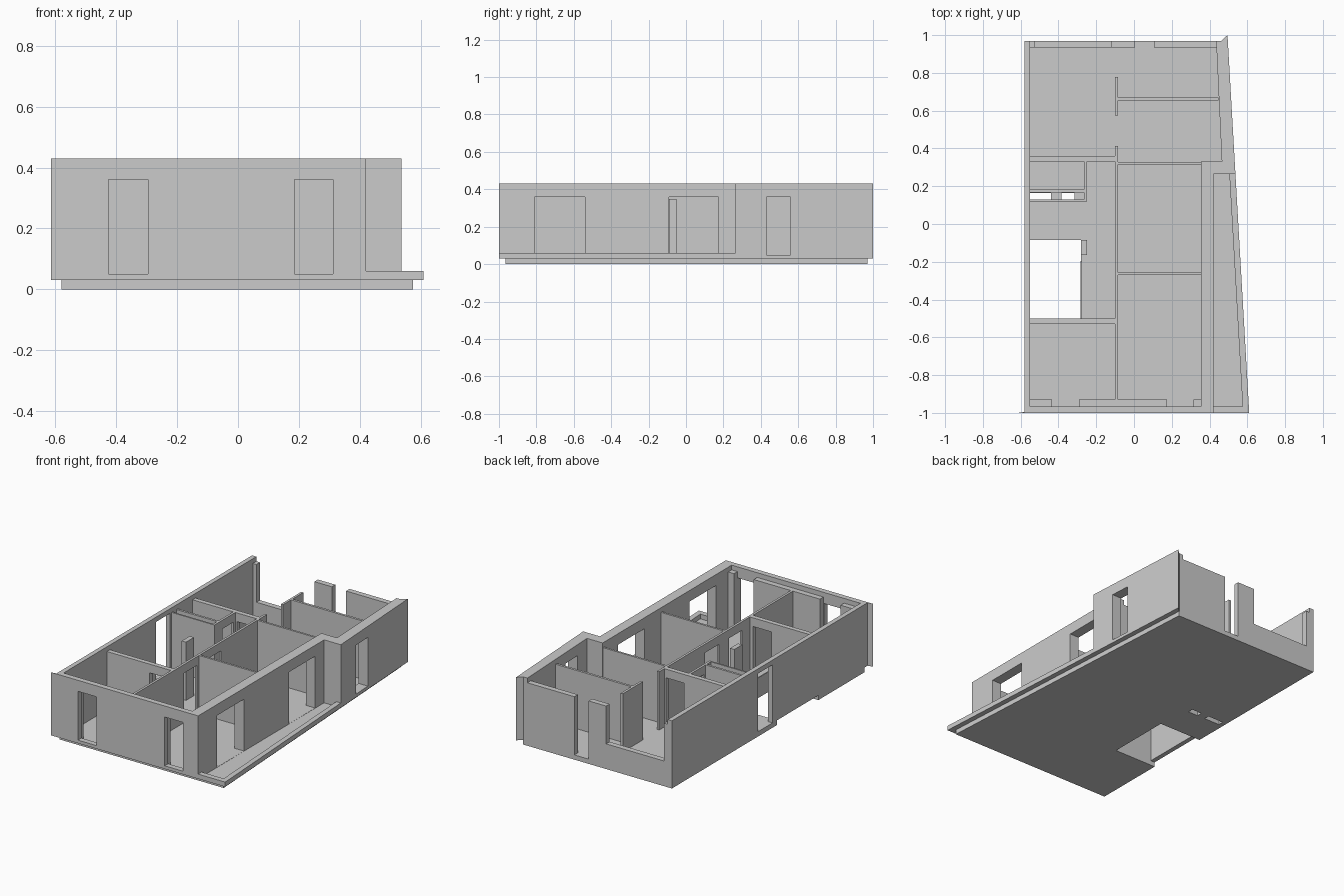
import bpy, bmesh

FLOOR, INNER_TOP, TOP = 0.03, 0.40, 0.43


def prism(name, pts, z0, z1):
    """Extrude a plan outline between two heights."""
    bm = bmesh.new()
    face = bm.faces.new([bm.verts.new((x, y, z0)) for x, y in pts])
    res = bmesh.ops.extrude_face_region(bm, geom=[face])
    for v in res["geom"]:
        if isinstance(v, bmesh.types.BMVert):
            v.co.z = z1
    bmesh.ops.recalc_face_normals(bm, faces=bm.faces)
    me = bpy.data.meshes.new(name)
    bm.to_mesh(me)
    bm.free()
    ob = bpy.data.objects.new(name, me)
    bpy.context.collection.objects.link(ob)
    return ob


def box(name, x0, x1, y0, y1, z0=FLOOR, z1=INNER_TOP):
    return prism(name, [(x0, y0), (x1, y0), (x1, y1), (x0, y1)], z0, z1)


def cut(ob, *openings):
    """Cut box openings (x0, x1, y0, y1, z0, z1) out of an object."""
    for o in openings:
        cutter = box("cutter", *o)
        cutter.hide_render = True
        mod = ob.modifiers.new("opening", 'BOOLEAN')
        mod.operation, mod.solver, mod.object = 'DIFFERENCE', 'EXACT', cutter
        bpy.context.view_layer.objects.active = ob
        bpy.ops.object.modifier_apply(modifier=mod.name)
        bpy.data.objects.remove(cutter)


# Floor slab with stairwell notch and two shaft slots
slab = prism("floor_slab", [
    (-0.58, -0.965), (0.575, -0.965), (0.465, 0.97), (-0.58, 0.97),
    (-0.58, -0.085), (-0.28, -0.085), (-0.28, -0.50), (-0.58, -0.50)], 0, FLOOR)
cut(slab, (-0.55, -0.44, 0.13, 0.165, -0.1, 0.1),
    (-0.385, -0.315, 0.13, 0.165, -0.1, 0.1))

# Raised rim around the terrace
prism("terrace_rim", [(0.42, -1), (0.61, -1), (0.537, 0.265), (0.505, 0.265),
                      (0.575, -0.965), (0.42, -0.965)], FLOOR, 0.06)

# Outer front and right walls, one stepped outline
shell = prism("front_and_right_wall", [
    (-0.615, -1), (0.42, -1), (0.42, 0.265), (0.537, 0.265), (0.495, 1),
    (0.462, 0.97), (0.435, 0.97), (0.465, 0.33), (0.355, 0.33),
    (0.355, -0.965), (-0.58, -0.965), (-0.58, -0.995)], FLOOR, TOP)
cut(shell,
    (-0.425, -0.295, -1.1, -0.94, 0.05, 0.36),
    (0.185, 0.312, -1.1, -0.94, 0.05, 0.36),
    (0.30, 0.47, -0.81, -0.54, 0.031, 0.36),
    (0.30, 0.47, -0.09, 0.175, 0.031, 0.36),
    (0.40, 0.60, 0.43, 0.56, 0.05, 0.36))

# Left wall with entrance door
left = box("left_wall", -0.58, -0.55, -0.965, 0.97, FLOOR, TOP)
cut(left, (-0.65, -0.5, -0.04, 0.105, 0.031, 0.40))

# Inner lining piers of the front wall
for i, (a, b) in enumerate([(-0.55, -0.435), (-0.29, 0.175), (0.315, 0.355)]):
    box(f"front_lining_{i}", a, b, -0.965, -0.93)

# Back wall piers and low sill
for i, (a, b) in enumerate([(-0.55, -0.525), (-0.118, 0.005), (0.105, 0.437)]):
    box(f"back_pier_{i}", a, b, 0.935, 0.97)
box("back_sill", -0.525, -0.118, 0.935, 0.97, FLOOR, 0.16)

# Corridor wall with two room doors, and its free-standing continuation
spine = box("corridor_wall", -0.10, -0.085, -0.93, 0.412)
cut(spine, (-0.2, 0, -0.42, -0.29, 0.031, 0.345),
    (-0.2, 0, -0.19, -0.05, 0.031, 0.345))
box("corridor_wall_stub", -0.10, -0.085, 0.575, 0.777)

# Cross walls of the left rooms, each with a door
w = box("left_front_room_wall", -0.55, -0.10, -0.53, -0.50)
cut(w, (-0.25, -0.12, -0.6, -0.4, 0.031, 0.345))
w = box("left_back_room_wall", -0.55, -0.10, 0.33, 0.36)
cut(w, (-0.237, -0.11, 0.3, 0.4, 0.031, 0.345))

# Cross walls of the right rooms
box("right_front_room_wall", -0.085, 0.355, -0.27, -0.257)
box("right_middle_room_wall", -0.085, 0.355, 0.315, 0.328)
box("right_back_room_wall", -0.085, 0.447, 0.655, 0.67)

# Bathroom and service shaft
w = box("bathroom_side_wall", -0.265, -0.25, 0.12, 0.33)
cut(w, (-0.3, -0.2, 0.20, 0.31, 0.031, 0.345))
box("bathroom_shaft_wall", -0.55, -0.265, 0.168, 0.182)
box("shaft_front_wall", -0.55, -0.265, 0.12, 0.13)

# Stairwell pier and balustrade
box("stairwell_pier", -0.28, -0.25, -0.165, -0.085)
box("stairwell_balustrade", -0.283, -0.276, -0.50, -0.195, FLOOR, 0.13)
